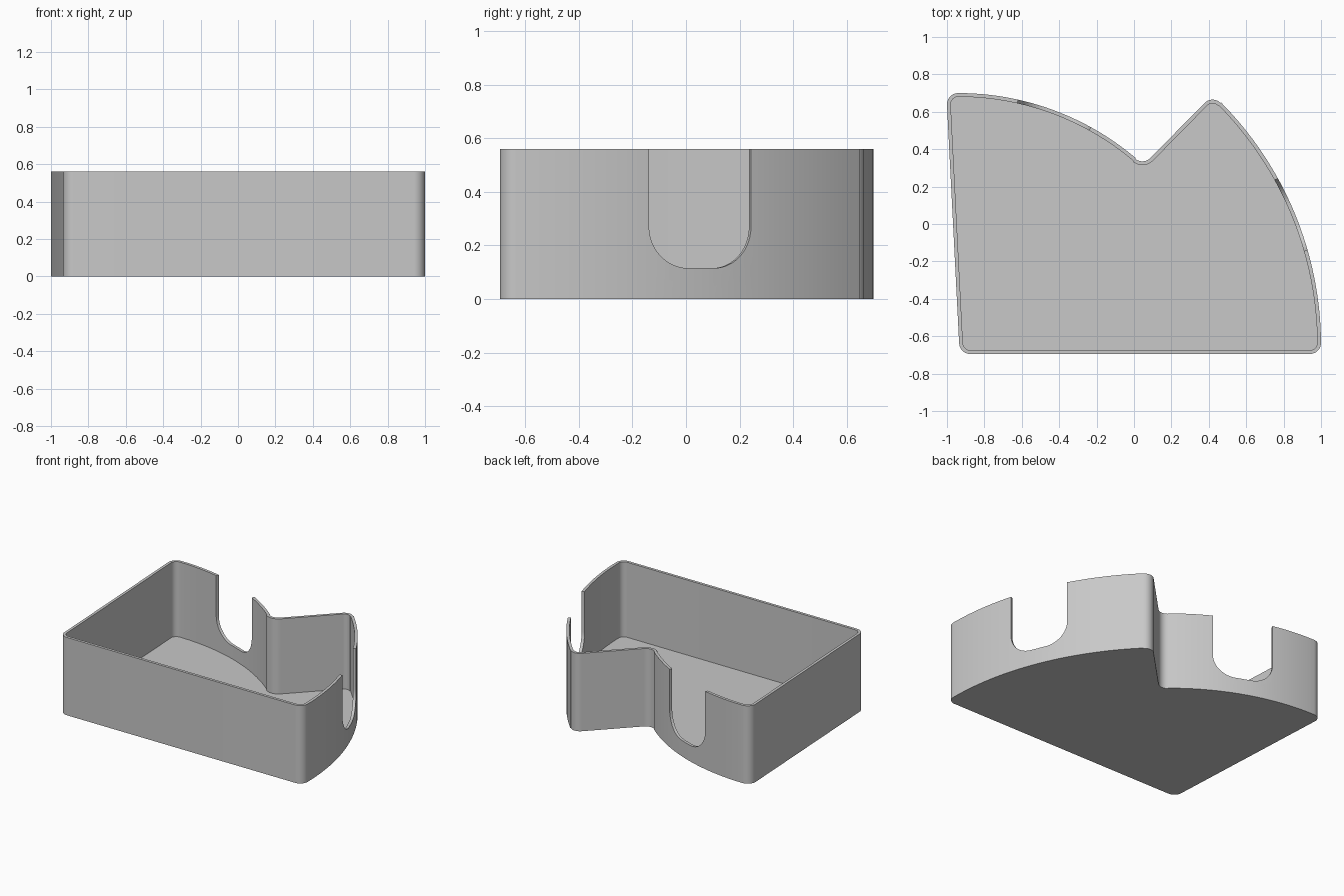
import bpy, bmesh
from math import sin, cos, radians
from mathutils import Matrix, Vector

HEIGHT, WALL, FLOOR = 0.56, 0.02, 0.02

cube = bpy.data.objects.get("Cube")
if cube:
    bpy.data.objects.remove(cube)

grey = bpy.data.materials.new("plain_grey")
grey.use_nodes = True
colour = (0.58, 0.58, 0.58, 1)
grey.diffuse_color = colour
grey.node_tree.nodes["Principled BSDF"].inputs["Base Color"].default_value = colour

# Outline as arcs joined by straight runs: centre x, y, radius, start, end, steps
RIGHT_ARC = (-0.847, -0.65, 1.847, 0.5, 44.7, 32)
LEFT_ARC = (-0.94, -0.77, 1.47, 49.8, 90, 28)
ARCS = [
    (-0.875, -0.635, 0.06, 183, 270, 10),   # front right corner
    (0.94, -0.635, 0.06, 270, 360, 10),     # front left corner
    RIGHT_ARC,
    (0.42, 0.605, 0.06, 44.7, 135, 10),     # back tip
    (0.045, 0.395, 0.06, 315, 229.8, 10),   # inward valley
    LEFT_ARC,
    (-0.94, 0.64, 0.06, 90, 183, 10),       # back right corner
]


def outline(inset):
    pts = []
    for cx, cy, r, a0, a1, steps in ARCS:
        r += -inset if a1 > a0 else inset
        for i in range(steps + 1):
            a = radians(a0 + (a1 - a0) * i / steps)
            p = Vector((cx + r * cos(a), cy + r * sin(a)))
            if not pts or (p - pts[-1]).length > 0.003:
                pts.append(p)
    return pts


def make_object(name, bm):
    bmesh.ops.recalc_face_normals(bm, faces=bm.faces)
    mesh = bpy.data.meshes.new(name)
    bm.to_mesh(mesh)
    bm.free()
    mesh.materials.append(grey)
    obj = bpy.data.objects.new(name, mesh)
    bpy.context.collection.objects.link(obj)
    return obj


def prism(bm, points, direction):
    face = bm.faces.new([bm.verts.new(p) for p in points])
    new = bmesh.ops.extrude_face_region(bm, geom=[face])["geom"]
    moved = [v for v in new if isinstance(v, bmesh.types.BMVert)]
    bmesh.ops.translate(bm, vec=direction, verts=moved)


def solid(name, points, z0, z1):
    bm = bmesh.new()
    prism(bm, [(p.x, p.y, z0) for p in points], (0, 0, z1 - z0))
    return make_object(name, bm)


# U-shaped notch cutter pointing outward through a curved wall
def notch_cutter(name, arc, angle):
    half, r, bottom, top = 0.206, 0.155, 0.115, HEIGHT + 0.1
    profile = [(half, top)]
    for side, start in ((1, 0), (-1, 270)):
        for i in range(13):
            a = radians(start - 90 * i / 12)
            profile.append((side * (half - r) + r * cos(a), bottom + r + r * sin(a)))
    profile.append((-half, top))
    bm = bmesh.new()
    prism(bm, [(arc[2] - 0.15, s, z) for s, z in profile], (0.25, 0, 0))
    place = Matrix.Translation((arc[0], arc[1], 0)) @ Matrix.Rotation(radians(angle), 4, "Z")
    bm.transform(place)
    return make_object(name, bm)


tray = solid("tray", outline(0), 0, HEIGHT)
cutters = [
    solid("hollow_cutter", outline(WALL), FLOOR, HEIGHT + 0.1),
    notch_cutter("left_notch_cutter", RIGHT_ARC, 22.5),
    notch_cutter("back_notch_cutter", LEFT_ARC, 69.3),
]
bpy.ops.object.select_all(action="DESELECT")
bpy.context.view_layer.objects.active = tray
tray.select_set(True)
for cutter in cutters:
    cutter.hide_render = True
    mod = tray.modifiers.new(cutter.name, "BOOLEAN")
    mod.operation, mod.solver, mod.object = "DIFFERENCE", "EXACT", cutter
    bpy.ops.object.modifier_apply(modifier=mod.name)
    bpy.data.objects.remove(cutter)

bpy.ops.object.shade_smooth_by_angle(angle=radians(30))
